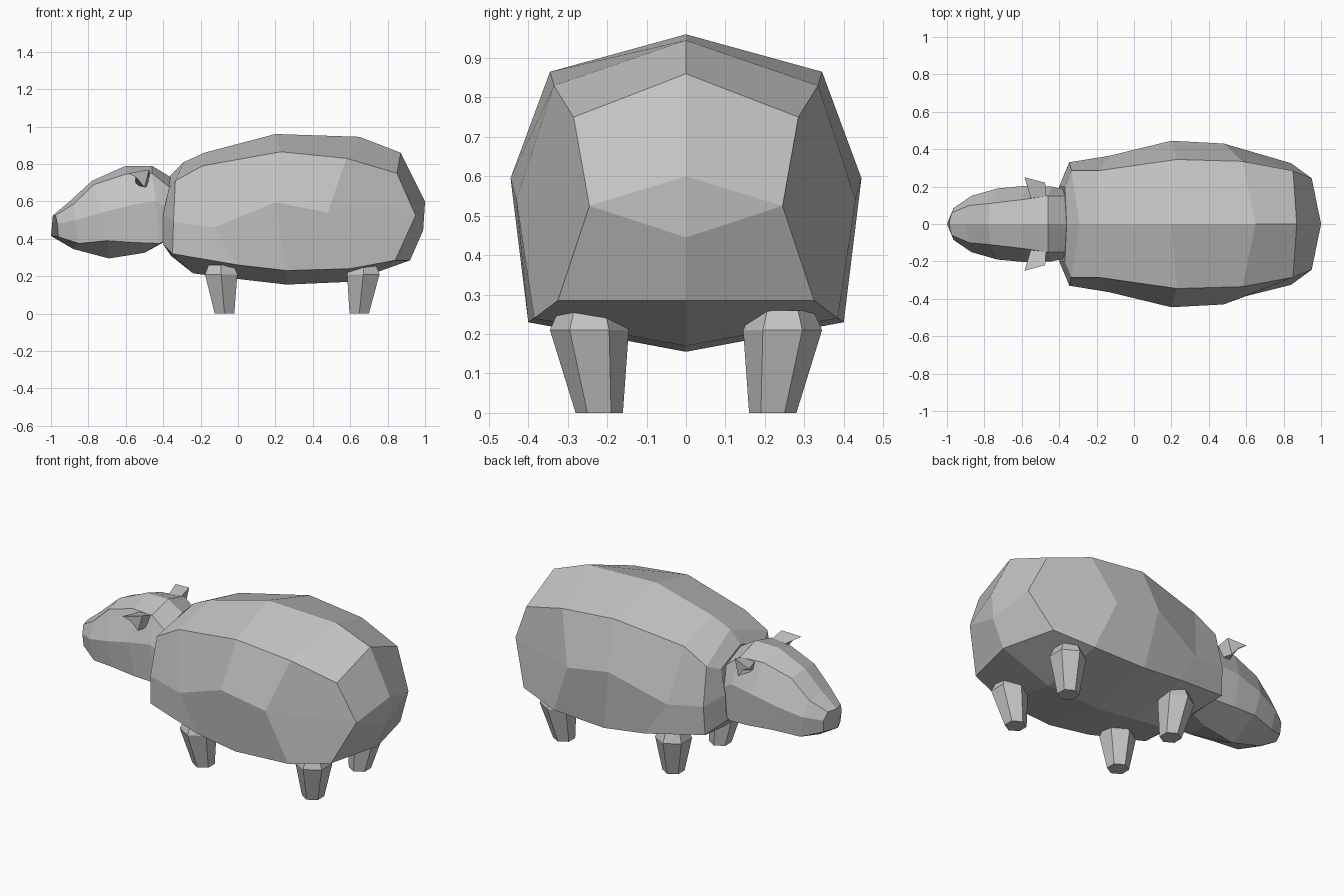
import bpy, bmesh, math

if "Cube" in bpy.data.objects:
    bpy.data.objects.remove(bpy.data.objects["Cube"])

grey = bpy.data.materials.new("warm_grey")
grey.diffuse_color = (0.55, 0.55, 0.55, 1)
grey.use_nodes = True
grey.node_tree.nodes["Principled BSDF"].inputs["Base Color"].default_value = grey.diffuse_color


def finish(name, bm):
    bmesh.ops.recalc_face_normals(bm, faces=bm.faces)
    me = bpy.data.meshes.new(name)
    bm.to_mesh(me)
    bm.free()
    me.materials.append(grey)
    ob = bpy.data.objects.new(name, me)
    bpy.context.collection.objects.link(ob)
    return ob


def bridge(bm, a, b):
    n = len(a)
    for i in range(n):
        bm.faces.new((a[i], a[(i + 1) % n], b[(i + 1) % n], b[i]))


def half_ring(bm, top, upper, mid, low, bottom):
    """Eight-sided ring from a half section mirrored across y."""
    side = [upper, mid, low]
    pts = [(top[0], 0, top[1])] + side + [(bottom[0], 0, bottom[1])]
    pts += [(x, -y, z) for x, y, z in reversed(side)]
    return [bm.verts.new(p) for p in pts]


def loft(bm, sections):
    rings = [half_ring(bm, *s) for s in sections]
    for a, b in zip(rings, rings[1:]):
        bridge(bm, a, b)
    return rings


# Body: faceted barrel, from neck to rump
bm = bmesh.new()
rings = loft(bm, [
    ((-.36, .74), (-.37, .20, .67), (-.40, .20, .53), (-.40, .19, .37), (-.36, .31)),
    ((-.29, .81), (-.335, .285, .71), (-.345, .33, .49), (-.35, .32, .32), (-.24, .215)),
    ((-.18, .86), (-.19, .285, .79), (-.13, .365, .46), (0, .385, .26), (0, .185)),
    ((.20, .96), (.23, .345, .865), (.20, .445, .595), (.26, .40, .23), (.26, .155)),
    ((.65, .945), (.58, .335, .83), (.48, .43, .54), (.60, .385, .24), (.60, .17)),
    ((.87, .86), (.85, .285, .75), (.95, .245, .525), (.84, .325, .285), (.92, .285)),
])
bm.faces.new(rings[0])
# Rump closes on two centre points
r = rings[-1]
c1 = bm.verts.new((1, 0, .60))
c2 = bm.verts.new((.99, 0, .445))
for u, m, l in ((1, 2, 3), (7, 6, 5)):
    bm.faces.new((r[0], r[u], r[m], c1))
    bm.faces.new((c1, r[m], c2))
    bm.faces.new((c2, r[m], r[l], r[4]))
finish("body", bm)

# Head: blunt snout widening to the neck
bm = bmesh.new()
rings = loft(bm, [
    ((-.99, .525), (-.975, .06, .525), (-.965, .085, .48), (-.96, .08, .41), (-1, .415)),
    ((-.90, .60), (-.88, .10, .585), (-.87, .15, .50), (-.85, .14, .375), (-.88, .345)),
    ((-.78, .71), (-.77, .11, .69), (-.73, .19, .54), (-.70, .18, .39), (-.69, .295)),
    ((-.60, .79), (-.60, .13, .745), (-.57, .205, .58), (-.55, .19, .38), (-.50, .325)),
    ((-.46, .79), (-.46, .15, .75), (-.44, .20, .60), (-.42, .19, .375), (-.40, .38)),
    ((-.36, .73), (-.36, .15, .67), (-.35, .18, .55), (-.35, .17, .40), (-.35, .39)),
])
bm.faces.new(rings[0])
bm.faces.new(rings[-1])
finish("head", bm)

# Ears: small tilted blocks on each side of the head
for s, label in ((1, "left"), (-1, "right")):
    bm = bmesh.new()
    base = [(-.55, .13, .69), (-.48, .13, .68), (-.47, .14, .75), (-.55, .13, .74)]
    tip = [(-.54, .235, .725), (-.50, .225, .675), (-.475, .22, .77), (-.585, .25, .75)]
    a, b = [[bm.verts.new((x, s * y, z)) for x, y, z in ring] for ring in (base, tip)]
    bridge(bm, a, b)
    bm.faces.new(a)
    bm.faces.new(b)
    finish(label + "_ear", bm)

# Legs: six-sided, tapering to the foot
for s, side in ((1, "left"), (-1, "right")):
    for label, foot_x, hip_x in (("front", -.072, -.09), ("back", .648, .67)):
        bm = bmesh.new()
        rings = []
        for x, y, z, rad in ((foot_x, .22, 0, .06), (hip_x, .245, .21, .10),
                             (hip_x, .245, .26, .078)):
            rings.append([bm.verts.new((x + rad * math.sin(k * math.pi / 3),
                                        s * (y + rad * math.cos(k * math.pi / 3)), z))
                          for k in range(6)])
        bridge(bm, rings[0], rings[1])
        bridge(bm, rings[1], rings[2])
        bm.faces.new(rings[0])
        bm.faces.new(rings[2])
        finish(f"{label}_{side}_leg", bm)
